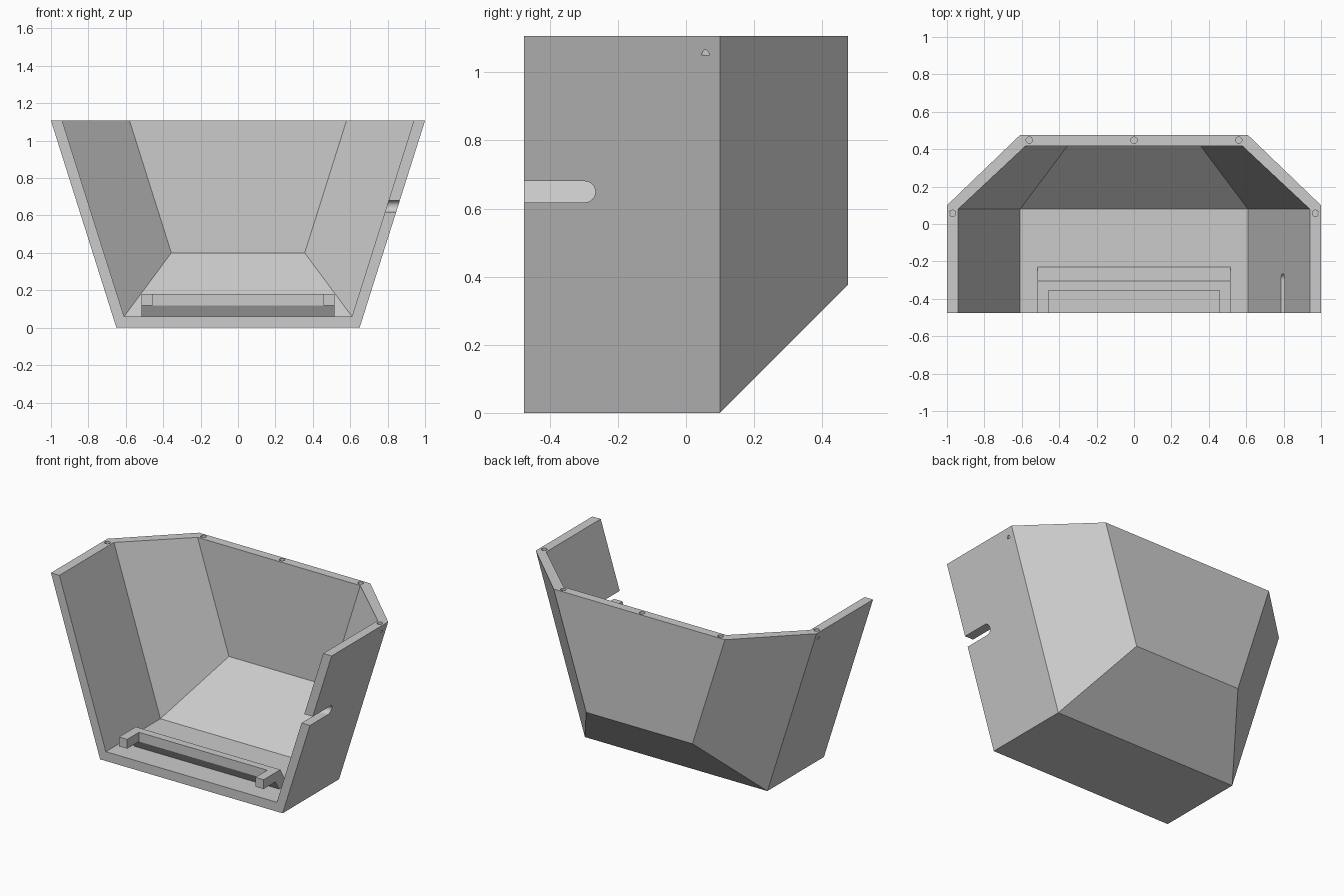
import bpy, bmesh, math
from mathutils import Matrix

cube = bpy.data.objects.get("Cube")
if cube:
    bpy.data.objects.remove(cube, do_unlink=True)

TOP = 1.107      # rim height
LEAN = 0.316     # outward lean of the walls per unit of height
FRONT = -0.475

grey = bpy.data.materials.new("light grey")
grey.use_nodes = True
colour = (0.6, 0.6, 0.6, 1)
grey.diffuse_color = colour
grey.node_tree.nodes["Principled BSDF"].inputs["Base Color"].default_value = colour


def make_object(name, bm):
    bmesh.ops.recalc_face_normals(bm, faces=bm.faces)
    mesh = bpy.data.meshes.new(name)
    bm.to_mesh(mesh)
    bm.free()
    mesh.materials.append(grey)
    obj = bpy.data.objects.new(name, mesh)
    bpy.context.collection.objects.link(obj)
    return obj


def tub(name, rim_x, rim_back_x, front, corner, back, floor, knee, top):
    """Convex half-octagon hopper, open faces included, with leaning walls."""
    bm = bmesh.new()
    for s in (-1, 1):
        for half, y, z in ((rim_x, front, floor), (rim_x, corner, floor),
                           (rim_back_x, back, knee), (rim_x, front, top),
                           (rim_x, corner, top), (rim_back_x, back, top)):
            bm.verts.new((s * (half - LEAN * (TOP - z)), y, z))
    bmesh.ops.convex_hull(bm, input=bm.verts)
    bmesh.ops.dissolve_limit(bm, angle_limit=math.radians(1),
                             verts=bm.verts, edges=bm.edges)
    return make_object(name, bm)


def box(name, low, high):
    bm = bmesh.new()
    bmesh.ops.create_cube(bm, size=1)
    for v in bm.verts:
        v.co = [l + (c + 0.5) * (h - l) for c, l, h in zip(v.co, low, high)]
    return make_object(name, bm)


def rod(name, centre, radius, length, along_x=False):
    bm = bmesh.new()
    turn = Matrix.Rotation(math.pi / 2, 4, 'Y') if along_x else Matrix()
    bmesh.ops.create_cone(bm, cap_ends=True, segments=32, radius1=radius,
                          radius2=radius, depth=length,
                          matrix=Matrix.Translation(centre) @ turn)
    return make_object(name, bm)


def prism(name, profile, half_width):
    """Extrude a (y, z) profile across x."""
    bm = bmesh.new()
    face = bm.faces.new([bm.verts.new((-half_width, y, z)) for y, z in profile])
    new = bmesh.ops.extrude_face_region(bm, geom=[face])["geom"]
    bmesh.ops.translate(bm, vec=(2 * half_width, 0, 0),
                        verts=[g for g in new if isinstance(g, bmesh.types.BMVert)])
    return make_object(name, bm)


def cut(target, cutter):
    mod = target.modifiers.new("cut", 'BOOLEAN')
    mod.operation = 'DIFFERENCE'
    mod.solver = 'EXACT'
    mod.object = cutter
    bpy.context.view_layer.objects.active = target
    bpy.ops.object.modifier_apply(modifier=mod.name)
    bpy.data.objects.remove(cutter, do_unlink=True)


# Shell, hollowed through its top and front
shell = tub("shell", 1.0, 0.61, FRONT, 0.1, 0.475, 0, 0.375, TOP)
cut(shell, tub("cavity", 0.94, 0.58, FRONT - 0.2, 0.08, 0.417, 0.06, 0.4, TOP + 0.2))

# Round-ended slot in the left wall
cut(shell, box("slot_cutter", (0.6, FRONT - 0.2, 0.618), (1.1, -0.297, 0.68)))
cut(shell, rod("slot_end_cutter", (0.85, -0.297, 0.649), 0.031, 0.5, along_x=True))

# Screw holes in the rim
for x, y in ((-0.97, 0.057), (-0.56, 0.448), (0, 0.448), (0.56, 0.448), (0.97, 0.057)):
    cut(shell, rod("hole_cutter", (x, y, TOP), 0.017, 0.114))

# Floor bracket: leaning rail with two forward arms
bracket = prism("floor_bracket", ((FRONT, 0.18), (FRONT, 0.12), (-0.355, 0.12),
                                  (-0.318, 0.06), (-0.23, 0.06), (-0.305, 0.18)), 0.515)
cut(bracket, box("arm_gap_cutter", (-0.457, FRONT - 0.2, 0.1), (0.457, -0.355, 0.3)))
